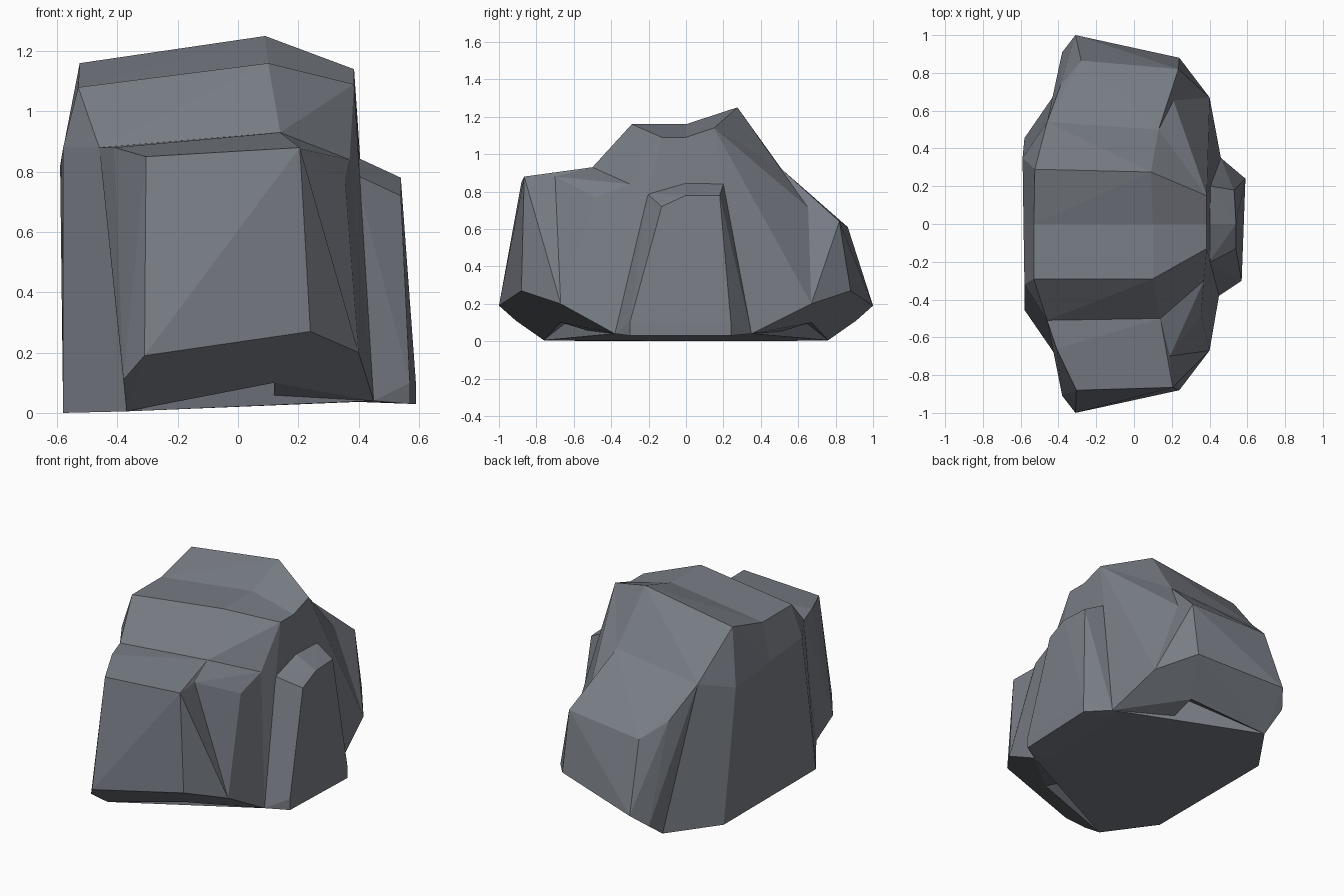
import bpy, bmesh

if "Cube" in bpy.data.objects:
    bpy.data.objects.remove(bpy.data.objects["Cube"])

stone = bpy.data.materials.new("slate grey")
stone.diffuse_color = (0.19, 0.205, 0.235, 1)
stone.use_nodes = True
stone.node_tree.nodes["Principled BSDF"].inputs["Base Color"].default_value = stone.diffuse_color


def chunk(name, points):
    """Faceted convex stone block spanned by its corner points."""
    bm = bmesh.new()
    verts = [bm.verts.new(p) for p in points]
    res = bmesh.ops.convex_hull(bm, input=verts)
    loose = {g for g in res["geom_interior"] + res["geom_unused"]
             if isinstance(g, bmesh.types.BMVert)}
    bmesh.ops.delete(bm, geom=list(loose), context='VERTS')
    bmesh.ops.recalc_face_normals(bm, faces=bm.faces[:])
    mesh = bpy.data.meshes.new(name)
    bm.to_mesh(mesh)
    bm.free()
    mesh.materials.append(stone)
    obj = bpy.data.objects.new(name, mesh)
    bpy.context.collection.objects.link(obj)
    return obj


# shared corners
front_shoulder = [(-.46, -.51, .88), (.14, -.50, .93)]
back_shoulder = [(-.46, .54, .88), (.13, .50, .93)]
front_foot, back_foot = (.45, -.38, .04), (.46, .35, .04)
crown_corner = (.385, .15, 1.14)
front_notch, back_notch = (.19, -.70, .88), (.20, .68, .69)
middle = [(-.53, 0, 1.08), (.10, 0, 1.16), (.385, 0, 1.09),
          (-.585, 0, .85), (-.58, 0, 0), (.455, 0, .035)]


def rim(s):
    """Low outer rim of a ledge; s = -1 front, 1 back."""
    return [(-.31, s, .19), (-.38, .91 * s, .11), (.24, .88 * s, .27),
            (.40, .67 * s, .20), (-.37, .76 * s, .005), (.12, .67 * s, .10)]


def wedge_base(s):
    """Underside of the wedge beside a ledge."""
    return [(.40, .67 * s, .20), (.12, .67 * s, .10), (.12, .47 * s, .04), (.12, .2 * s, .5)]


parts = [
    # tall middle block: flat crown in front, rising crown behind
    chunk("rock", middle + front_shoulder + [
        (-.53, -.29, 1.08), (.10, -.29, 1.16), (.385, -.13, 1.09),
        (-.58, -.32, .88), (.37, -.30, .84),
        (-.58, -.455, 0), (-.37, -.76, .005), front_foot]),
    chunk("back_core", middle + back_shoulder + [
        (-.525, .29, 1.16), (.09, .275, 1.25), crown_corner,
        (-.59, .35, .82), (-.58, .455, 0), (-.37, .76, .005), back_foot]),
    # front ledge and the wedge beside it
    chunk("front_ledge", front_shoulder + rim(-1) + [
        (-.41, -.66, .88), (-.305, -.88, .85), (.205, -.865, .88),
        front_notch, (.1, -.2, .4)]),
    chunk("front_wedge", wedge_base(-1) + [
        front_shoulder[1], front_notch, (.355, -.48, .77), (.37, -.30, .84), front_foot]),
    # back ledge and the wedge beside it
    chunk("back_ledge", back_shoulder + rim(1) + [
        (-.39, .73, .70), (-.28, .865, .61), (.235, .82, .64),
        back_notch, (.1, .2, .4)]),
    chunk("back_wedge", wedge_base(1) + [
        back_shoulder[1], back_notch, crown_corner, back_foot]),
    # slab leaning on the right side
    chunk("side_slab", [
        (.54, -.13, .72), (.54, 0, .78), (.53, .18, .78),
        (.39, -.21, .79), (.40, 0, .845), (.41, .20, .84),
        (.57, -.30, .10), (.59, .24, .10), (.57, -.30, .03), (.59, .24, .03),
        (.30, -.21, .79), (.30, .20, .84), (.30, -.38, .04), (.30, .35, .04),
        front_foot, back_foot]),
]

# fuse the blocks into one stone
rock = parts[0]
for part in parts[1:]:
    mod = rock.modifiers.new("fuse_" + part.name, 'BOOLEAN')
    mod.operation, mod.solver, mod.object = 'UNION', 'EXACT', part
fused = bpy.data.meshes.new_from_object(
    rock.evaluated_get(bpy.context.evaluated_depsgraph_get()))
rock.modifiers.clear()
for part in parts[1:]:
    bpy.data.objects.remove(part)

# merge nearly flat triangles into broad facets
bm = bmesh.new()
bm.from_mesh(fused)
bmesh.ops.remove_doubles(bm, verts=bm.verts[:], dist=0.002)
bmesh.ops.dissolve_limit(bm, angle_limit=0.04, verts=bm.verts[:], edges=bm.edges[:])
bm.to_mesh(fused)
bm.free()
fused.materials.clear()
fused.materials.append(stone)
rock.data = fused
for poly in fused.polygons:
    poly.material_index = 0
